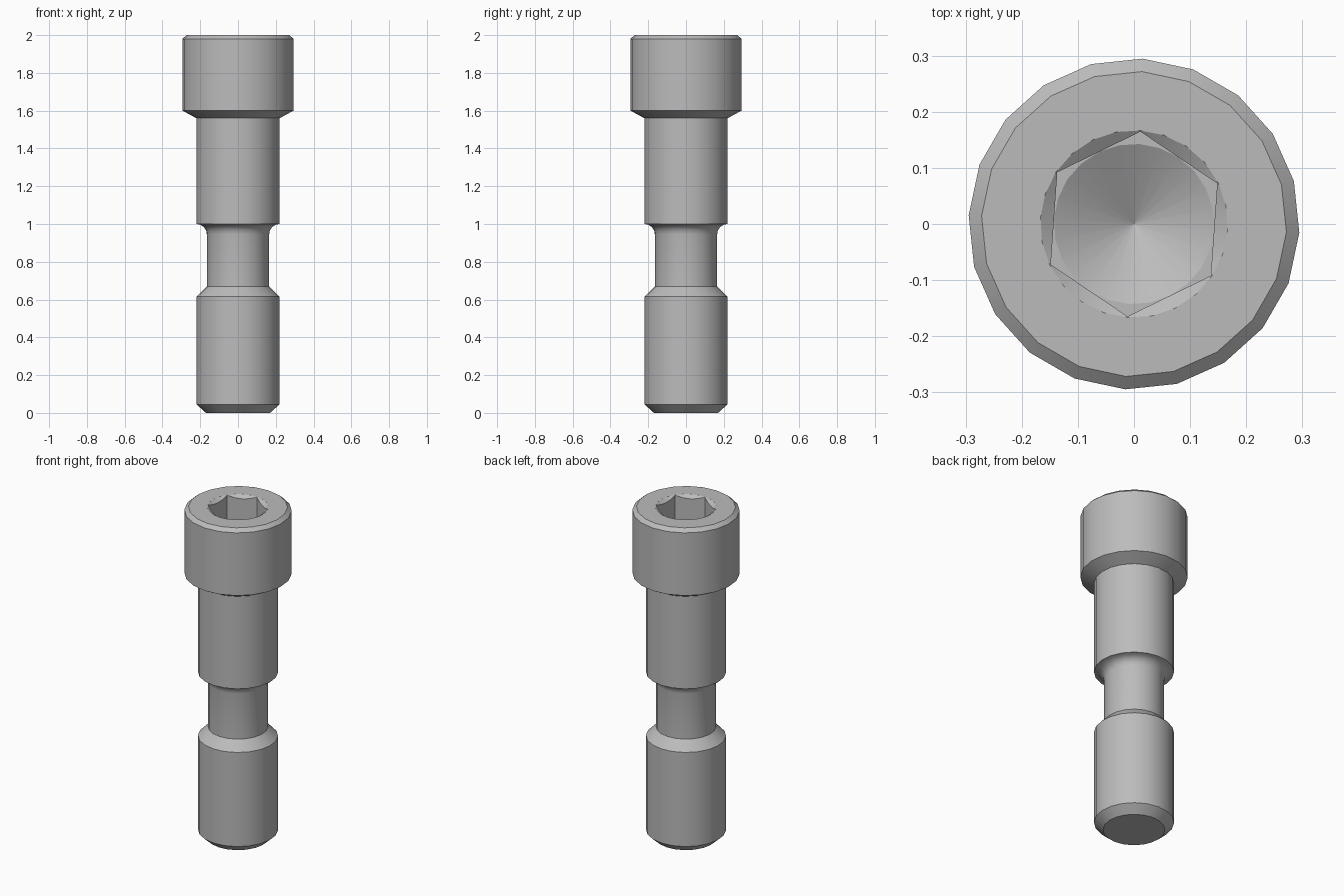
import bpy, bmesh, math

cube = bpy.data.objects.get("Cube")
if cube:
    bpy.data.objects.remove(cube, do_unlink=True)

steel = bpy.data.materials.new("brushed steel grey")
steel.use_nodes = True
grey = (0.5, 0.5, 0.5, 1)
steel.diffuse_color = grey
steel.node_tree.nodes["Principled BSDF"].inputs["Base Color"].default_value = grey


def ring(bm, segments, start, place):
    """Closed loop of vertices; place(angle) gives (radius, height)."""
    verts = []
    for i in range(segments):
        a = start + math.tau * i / segments
        r, z = place(a)
        verts.append(bm.verts.new((r * math.cos(a), r * math.sin(a), z)))
    return verts


def loft(name, rings_of, segments, start):
    """Skin a stack of rings and close both ends."""
    bm = bmesh.new()
    rings = [ring(bm, segments, start, place) for place in rings_of]
    for low, high in zip(rings, rings[1:]):
        for i in range(segments):
            j = (i + 1) % segments
            bm.faces.new((low[i], low[j], high[j], high[i]))
    bm.faces.new(rings[0])
    bm.faces.new(rings[-1])
    bmesh.ops.remove_doubles(bm, verts=bm.verts, dist=1e-5)
    bmesh.ops.recalc_face_normals(bm, faces=bm.faces)
    mesh = bpy.data.meshes.new(name)
    bm.to_mesh(mesh)
    bm.free()
    mesh.materials.append(steel)
    obj = bpy.data.objects.new(name, mesh)
    bpy.context.collection.objects.link(obj)
    return obj


def circle(r, z):
    return lambda a: (r, z)


# Turned body: tip, waisted neck with fillet, shank and head
shank, neck, fillet = 0.22, 0.165, 0.055
profile = [(0.17, 0), (shank, 0.045), (shank, 0.615), (neck, 0.67)]
for k in range(5):
    t = math.pi / 2 * k / 4
    profile.append((shank - fillet * math.cos(t), 1 - fillet + fillet * math.sin(t)))
profile += [(shank, 1.56), (0.295, 1.6), (0.295, 1.98), (0.272, 2)]
bolt = loft("socket_head_bolt", [circle(r, z) for r, z in profile], 20, math.radians(-3))

# Hexagonal socket cutter: drilled cone, hex walls, countersunk rim
hex_r, rim_r, floor = 0.165, 0.167, 1.76
drill_r = hex_r * math.cos(math.pi / 6)
hex_turn = math.radians(86)


def hex_radius(a):
    off = (a - hex_turn) % (math.pi / 3) - math.pi / 6
    return drill_r / math.cos(off)


cutter = loft("socket_cutter", [
    circle(0.0005, floor - 0.08),
    circle(drill_r, floor),
    lambda a: (hex_radius(a), floor),
    lambda a: (hex_radius(a), 2 - 0.7 * (rim_r - hex_radius(a))),
    circle(rim_r, 2),
    circle(rim_r, 2.1),
], 24, hex_turn)
cutter.hide_render = True

cut = bolt.modifiers.new("hex socket", "BOOLEAN")
cut.operation = "DIFFERENCE"
cut.solver = "EXACT"
cut.object = cutter
bpy.ops.object.select_all(action="DESELECT")
bpy.context.view_layer.objects.active = bolt
bolt.select_set(True)
bpy.ops.object.modifier_apply(modifier=cut.name)
bpy.data.objects.remove(cutter, do_unlink=True)
bpy.ops.object.shade_smooth_by_angle(angle=math.radians(28))
